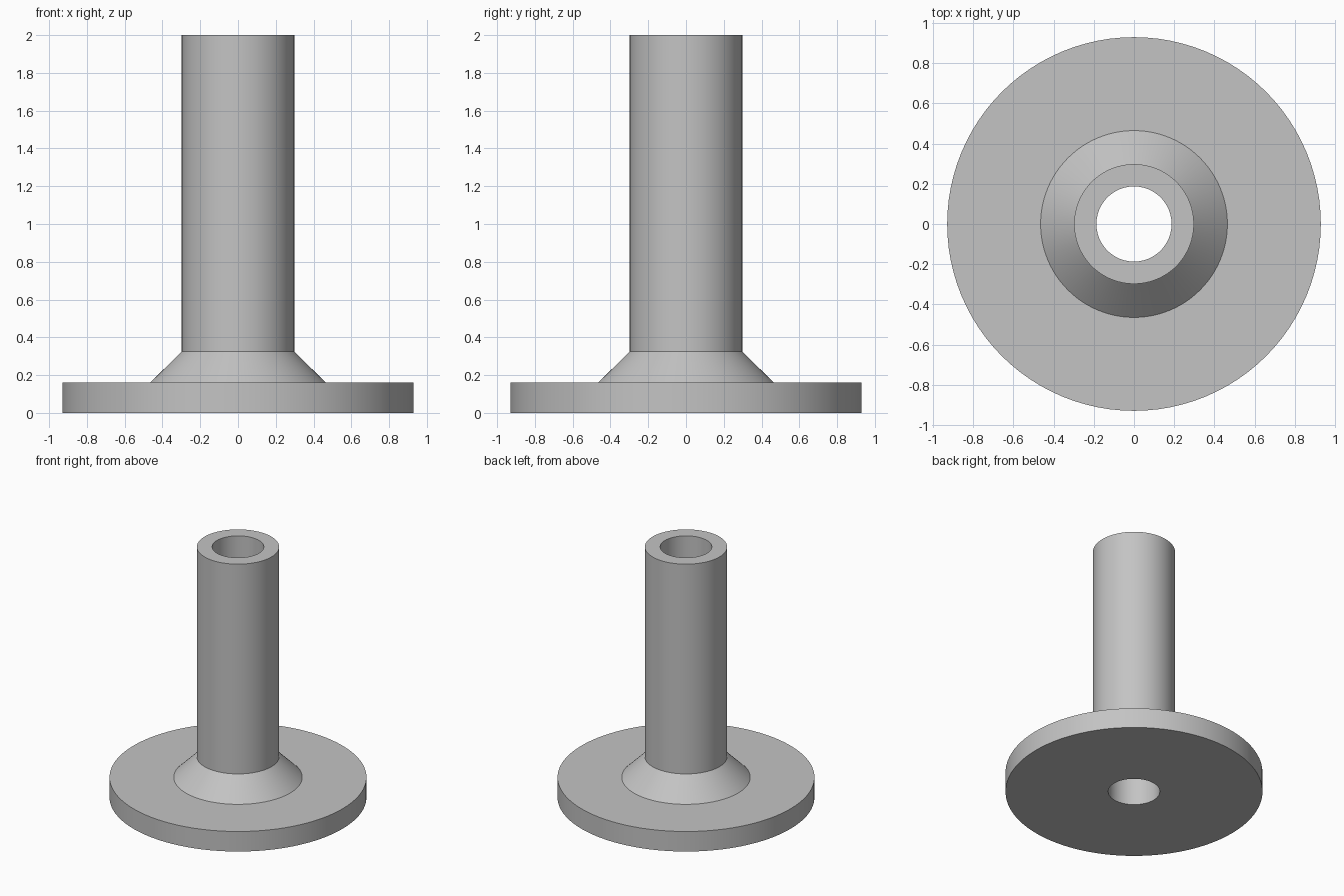
import bpy
import bmesh
import math

cube = bpy.data.objects.get("Cube")
if cube:
    bpy.data.objects.remove(cube, do_unlink=True)

SEGMENTS = 96
BORE, TUBE, COLLAR, FLANGE = 0.187, 0.298, 0.465, 0.93
FLANGE_TOP, COLLAR_TOP, HEIGHT = 0.16, 0.325, 2.0

# Plain grey metal
grey = bpy.data.materials.new("grey metal")
grey.use_nodes = True
colour = (0.55, 0.55, 0.55, 1.0)
grey.diffuse_color = colour
grey.node_tree.nodes["Principled BSDF"].inputs["Base Color"].default_value = colour


def lathe(name, profile):
    """Revolve a closed (radius, height) profile around z."""
    bm = bmesh.new()
    rings = []
    for r, z in profile:
        rings.append([bm.verts.new((r * math.cos(a), r * math.sin(a), z))
                      for a in (math.tau * i / SEGMENTS for i in range(SEGMENTS))])
    for lower, upper in zip(rings, rings[1:] + rings[:1]):
        for i in range(SEGMENTS):
            j = (i + 1) % SEGMENTS
            bm.faces.new((lower[i], lower[j], upper[j], upper[i]))
    bmesh.ops.recalc_face_normals(bm, faces=bm.faces)
    mesh = bpy.data.meshes.new(name)
    bm.to_mesh(mesh)
    bm.free()
    mesh.materials.append(grey)
    obj = bpy.data.objects.new(name, mesh)
    bpy.context.collection.objects.link(obj)
    bpy.ops.object.select_all(action='DESELECT')
    obj.select_set(True)
    bpy.context.view_layer.objects.active = obj
    bpy.ops.object.shade_smooth_by_angle(angle=math.radians(30))
    return obj


# Flange, sloped collar and hollow tube turned as one piece with a through bore
lathe("flanged_tube", [
    (BORE, 0), (FLANGE, 0), (FLANGE, FLANGE_TOP), (COLLAR, FLANGE_TOP),
    (TUBE, COLLAR_TOP), (TUBE, HEIGHT), (BORE, HEIGHT),
])
